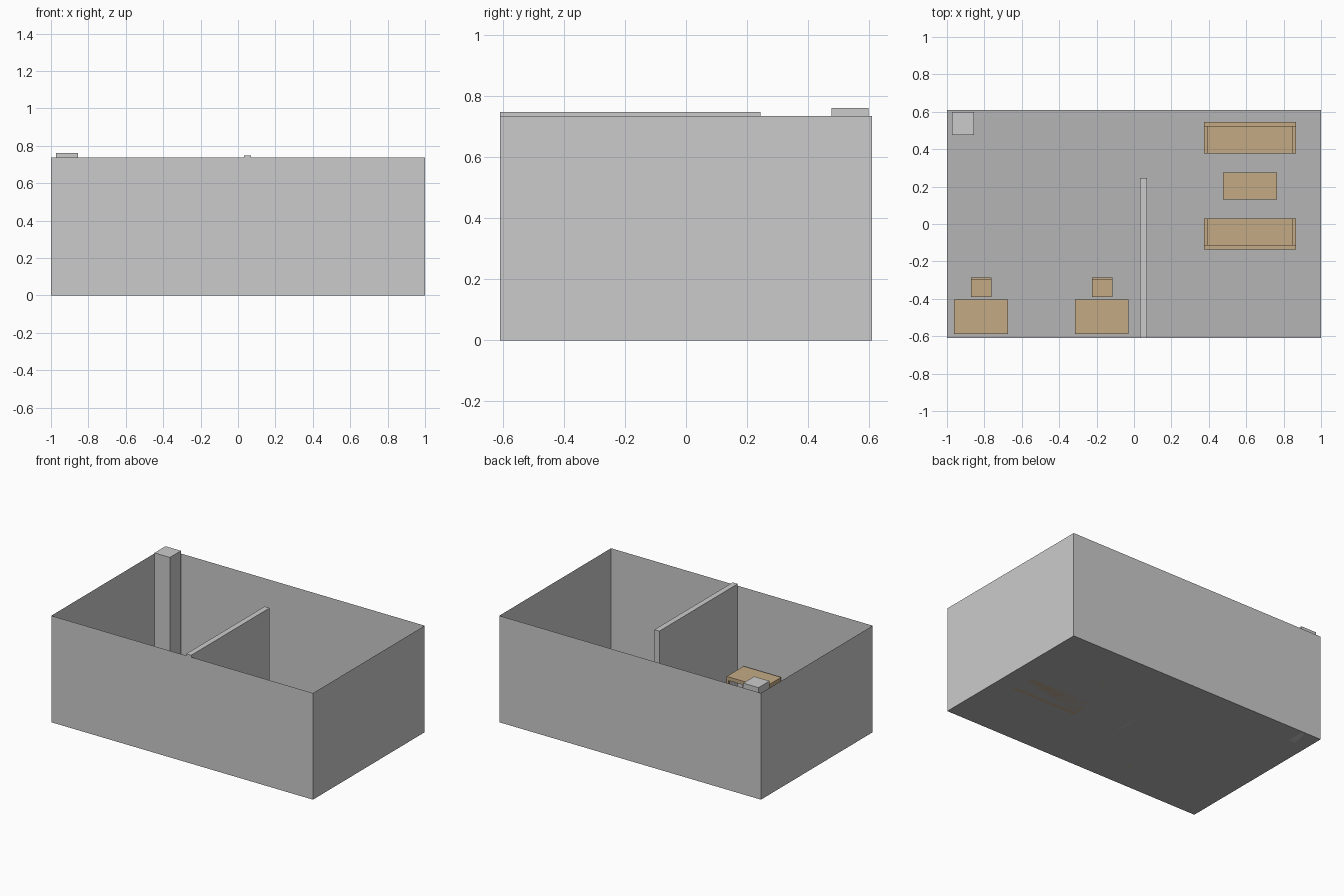
import bpy

if "Cube" in bpy.data.objects:
    bpy.data.objects.remove(bpy.data.objects["Cube"])

W, D, H = 1.0, 0.61, 0.736   # half width, half depth, wall height


def material(name, rgb):
    m = bpy.data.materials.new(name)
    m.diffuse_color = (*rgb, 1)
    m.use_nodes = True
    m.node_tree.nodes["Principled BSDF"].inputs["Base Color"].default_value = m.diffuse_color
    return m


wood = material("brown", (0.55, 0.40, 0.235))
dark = material("dark_grey", (0.55, 0.55, 0.55))
floor_mat = material("floor_grey", (0.46, 0.46, 0.46))


def mesh_object(name, verts, faces, mat=None):
    me = bpy.data.meshes.new(name)
    me.from_pydata(verts, [], faces)
    ob = bpy.data.objects.new(name, me)
    bpy.context.collection.objects.link(ob)
    if mat:
        me.materials.append(mat)
    return ob


def box(name, x, y, z, mat):
    """Box from (min, max) ranges on each axis."""
    verts = [(a, b, c) for c in z for b in y for a in x]
    faces = [(0, 2, 3, 1), (4, 5, 7, 6), (0, 1, 5, 4),
             (2, 6, 7, 3), (0, 4, 6, 2), (1, 3, 7, 5)]
    return mesh_object(name, verts, faces, mat)


# Room shell: floor and four sheet walls, open at the top
corners = [(-W, -D), (W, -D), (W, D), (-W, D)]
mesh_object("floor", [(x, y, 0) for x, y in corners], [(0, 1, 2, 3)], floor_mat)
for i, name in enumerate(("front", "right", "back", "left")):
    (x0, y0), (x1, y1) = corners[i], corners[(i + 1) % 4]
    mesh_object(name + "_wall",
                [(x0, y0, 0), (x1, y1, 0), (x1, y1, H), (x0, y0, H)], [(0, 1, 2, 3)])

# Partition and corner pillar
box("partition", (0.032, 0.07), (-D, 0.245), (0, 0.749), dark)
box("pillar", (-0.973, -0.855), (0.477, 0.598), (0, 0.762), dark)


def legs(name, x, y, top, t):
    for i, a in enumerate((x[0], x[1] - t)):
        for j, b in enumerate((y[0], y[1] - t)):
            box(f"{name}_leg_{i}{j}", (a, a + t), (b, b + t), (0, top), wood)


def table(name, x, y, top, thick):
    box(name + "_top", x, y, (top - thick, top), wood)
    legs(name, x, y, top - thick, 0.015)


def chair(name, x, y):
    box(name + "_seat", x, y, (0.095, 0.11), wood)
    box(name + "_back", x, (y[1] - 0.01, y[1]), (0.11, 0.215), wood)
    legs(name, x, y, 0.095, 0.01)


def sofa(name, x, y, back_side):
    """back_side: +1 puts the backrest at +y, -1 at -y."""
    t, arm = 0.024, 0.02
    if back_side > 0:
        seat_y, back_y = (y[0], y[1] - t), (y[1] - t, y[1])
    else:
        seat_y, back_y = (y[0] + t, y[1]), (y[0], y[0] + t)
    box(name + "_seat", (x[0] + arm, x[1] - arm), seat_y, (0, 0.105), wood)
    box(name + "_back", x, back_y, (0, 0.2), wood)
    box(name + "_left_arm", (x[0], x[0] + arm), seat_y, (0, 0.15), wood)
    box(name + "_right_arm", (x[1] - arm, x[1]), seat_y, (0, 0.15), wood)


# Two desks with chairs along the front wall
for i, x in enumerate((-0.962, -0.316)):
    table(f"desk_{i + 1}", (x, x + 0.287), (-0.588, -0.403), 0.205, 0.025)
    chair(f"chair_{i + 1}", (x + 0.091, x + 0.2), (-0.39, -0.287))

# Lounge: two facing sofas and a coffee table
sofa("back_sofa", (0.375, 0.865), (0.376, 0.546), 1)
sofa("front_sofa", (0.375, 0.865), (-0.137, 0.029), -1)
table("coffee_table", (0.475, 0.765), (0.131, 0.275), 0.11, 0.015)
